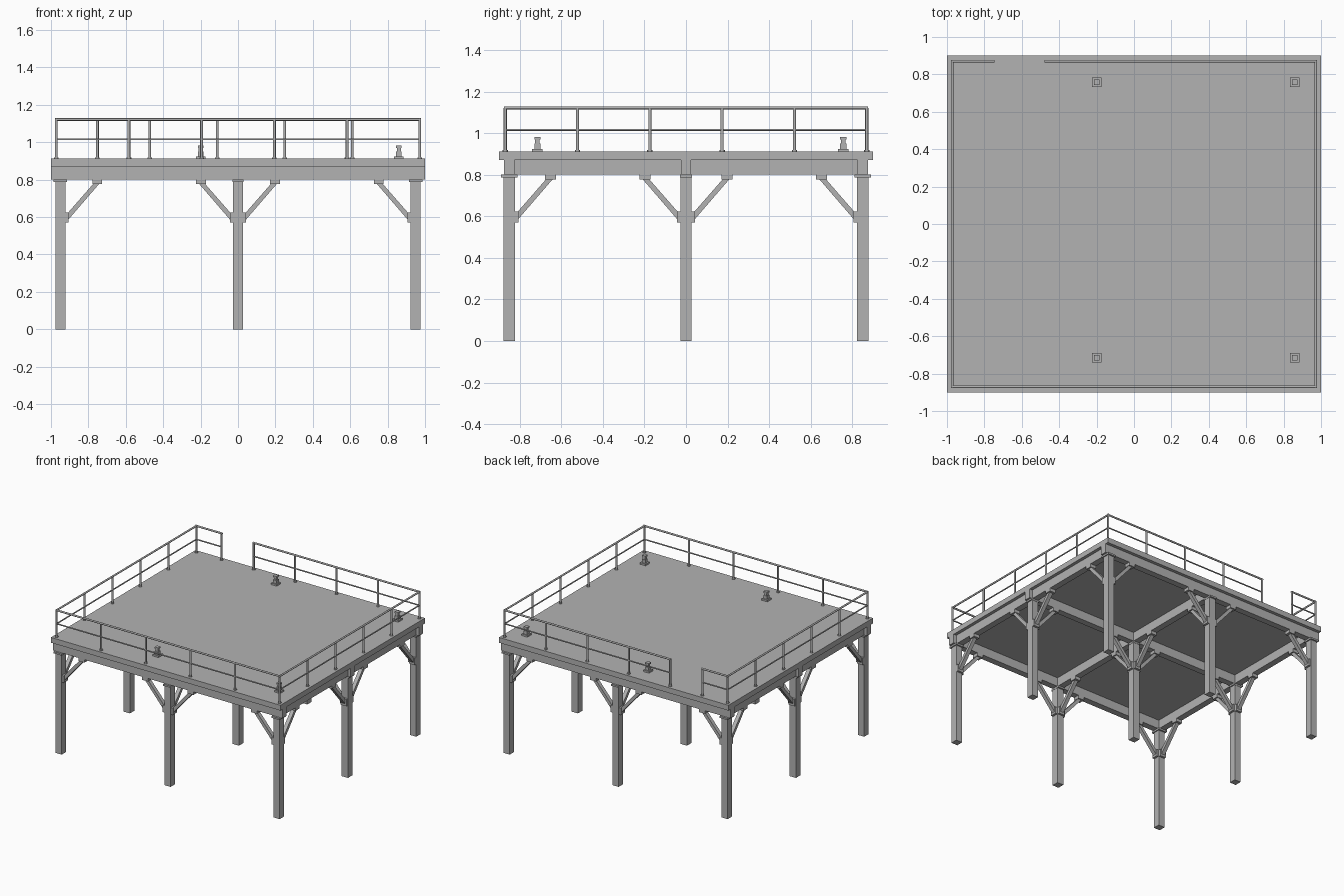
import bpy, bmesh, math
from mathutils import Vector, Matrix

if "Cube" in bpy.data.objects:
    bpy.data.objects.remove(bpy.data.objects["Cube"])

steel = bpy.data.materials.new("steel grey")
steel.diffuse_color = (0.45, 0.45, 0.45, 1)
steel.use_nodes = True
steel.node_tree.nodes["Principled BSDF"].inputs["Base Color"].default_value = steel.diffuse_color


def finish(name, bm, smooth=False):
    bmesh.ops.recalc_face_normals(bm, faces=bm.faces[:])
    me = bpy.data.meshes.new(name)
    bm.to_mesh(me)
    bm.free()
    me.materials.append(steel)
    ob = bpy.data.objects.new(name, me)
    bpy.context.collection.objects.link(ob)
    if smooth:
        bpy.ops.object.select_all(action='DESELECT')
        ob.select_set(True)
        bpy.context.view_layer.objects.active = ob
        bpy.ops.object.shade_smooth_by_angle(angle=math.radians(40))
    return ob


def box(bm, x0, x1, y0, y1, z0, z1):
    m = Matrix.Translation(((x0 + x1) / 2, (y0 + y1) / 2, (z0 + z1) / 2))
    m = m @ Matrix.Diagonal((x1 - x0, y1 - y0, z1 - z0, 1))
    bmesh.ops.create_cube(bm, size=1, matrix=m)


def cbox(bm, x, y, sx, sy, z0, z1):
    box(bm, x - sx / 2, x + sx / 2, y - sy / 2, y + sy / 2, z0, z1)


def pipe(bm, a, b, r, sides=12):
    a, b = Vector(a), Vector(b)
    d = b - a
    m = Matrix.Translation((a + b) / 2) @ d.to_track_quat('Z', 'Y').to_matrix().to_4x4()
    bmesh.ops.create_cone(bm, cap_ends=True, segments=sides, radius1=r, radius2=r,
                          depth=d.length, matrix=m)


def prism(bm, profile, depth, m):
    """Extrude an x-z profile along y, then place it with a matrix."""
    f = [bm.verts.new(m @ Vector((x, -depth / 2, z))) for x, z in profile]
    b = [bm.verts.new(m @ Vector((x, depth / 2, z))) for x, z in profile]
    n = len(profile)
    bm.faces.new(f)
    bm.faces.new(b[::-1])
    for i in range(n):
        j = (i + 1) % n
        bm.faces.new((f[i], b[i], b[j], f[j]))


XS, YS = (-0.95, 0, 0.95), (-0.85, 0, 0.85)
BEAM0, BEAM1, DECK = 0.80, 0.87, 0.912

# Deck slab
bm = bmesh.new()
box(bm, -1, 1, -0.9, 0.9, BEAM1, DECK)
finish("deck", bm)

# Long beams run the full width, cross beams fit between them
bm = bmesh.new()
for y in YS:
    cbox(bm, 0, y, 2, 0.05, BEAM0, BEAM1)
finish("long_beams", bm)
bm = bmesh.new()
for x in XS:
    for y in (-0.425, 0.425):
        cbox(bm, x, y, 0.05, 0.80, BEAM0, BEAM1)
finish("cross_beams", bm)

# Columns with cap plates
cols, caps = bmesh.new(), bmesh.new()
for x in XS:
    for y in YS:
        cbox(cols, x, y, 0.054, 0.054, 0, 0.79)
        cbox(caps, x, y, 0.072 if x else 0.058, 0.08 if y else 0.058, 0.787, BEAM0)
finish("columns", cols)
finish("column_caps", caps)

# Knee braces point from each column toward its neighbours
braces, pads = bmesh.new(), bmesh.new()
strut = [(0.04, 0.583), (0.21, 0.78), (0.178, 0.78), (0.04, 0.622)]
foot = [(0.026, 0.57), (0.044, 0.57), (0.044, 0.624), (0.026, 0.624)]
head = [(0.172, 0.776), (0.224, 0.776), (0.224, 0.80), (0.172, 0.80)]
for x in XS:
    for y in YS:
        for k, (dx, dy) in enumerate(((1, 0), (0, 1), (-1, 0), (0, -1))):
            if abs(x + dx * 0.2) > 1 or abs(y + dy * 0.2) > 0.9:
                continue
            m = Matrix.Translation((x, y, 0)) @ Matrix.Rotation(k * math.pi / 2, 4, 'Z')
            prism(braces, strut, 0.03, m)
            prism(pads, foot, 0.05, m)
            prism(pads, head, 0.05, m)
finish("knee_braces", braces)
finish("brace_pads", pads)

# Guard rail runs: start, end, number of bays; gap in the back for access
RX, RY = 0.972, 0.87
runs = [((-RX, -RY), (RX, -RY), 5), ((-RX, -RY), (-RX, RY), 5), ((RX, -RY), (RX, RY), 5),
        ((-RX, RY), (-0.752, RY), 1), ((-0.472, RY), (RX, RY), 4)]
posts, rails, flanges = bmesh.new(), bmesh.new(), bmesh.new()
done = set()
for a, b, n in runs:
    a, b = Vector((*a, 0)), Vector((*b, 0))
    for z, r in ((1.122, 0.007), (1.016, 0.005)):
        ext = (b - a).normalized() * 0.006
        up = Vector((0, 0, z))
        pipe(rails, a - ext + up, b + ext + up, r)
    for i in range(n + 1):
        p = a.lerp(b, i / n)
        key = (round(p.x, 3), round(p.y, 3))
        if key in done:
            continue
        done.add(key)
        pipe(posts, (p.x, p.y, DECK), (p.x, p.y, 1.122), 0.0075)
        pipe(flanges, (p.x, p.y, DECK), (p.x, p.y, DECK + 0.007), 0.0125)
finish("guard_posts", posts, True)
finish("guard_rails", rails, True)
finish("post_flanges", flanges, True)

# Four square mounting stubs on the deck
bm = bmesh.new()
for x in (-0.2, 0.86):
    for y in (-0.715, 0.757):
        for s, z0, z1 in ((0.05, DECK, 0.925), (0.03, 0.925, 0.95),
                          (0.021, 0.95, 0.97), (0.03, 0.97, 0.982)):
            cbox(bm, x, y, s, s, z0, z1)
finish("mounting_stubs", bm)
